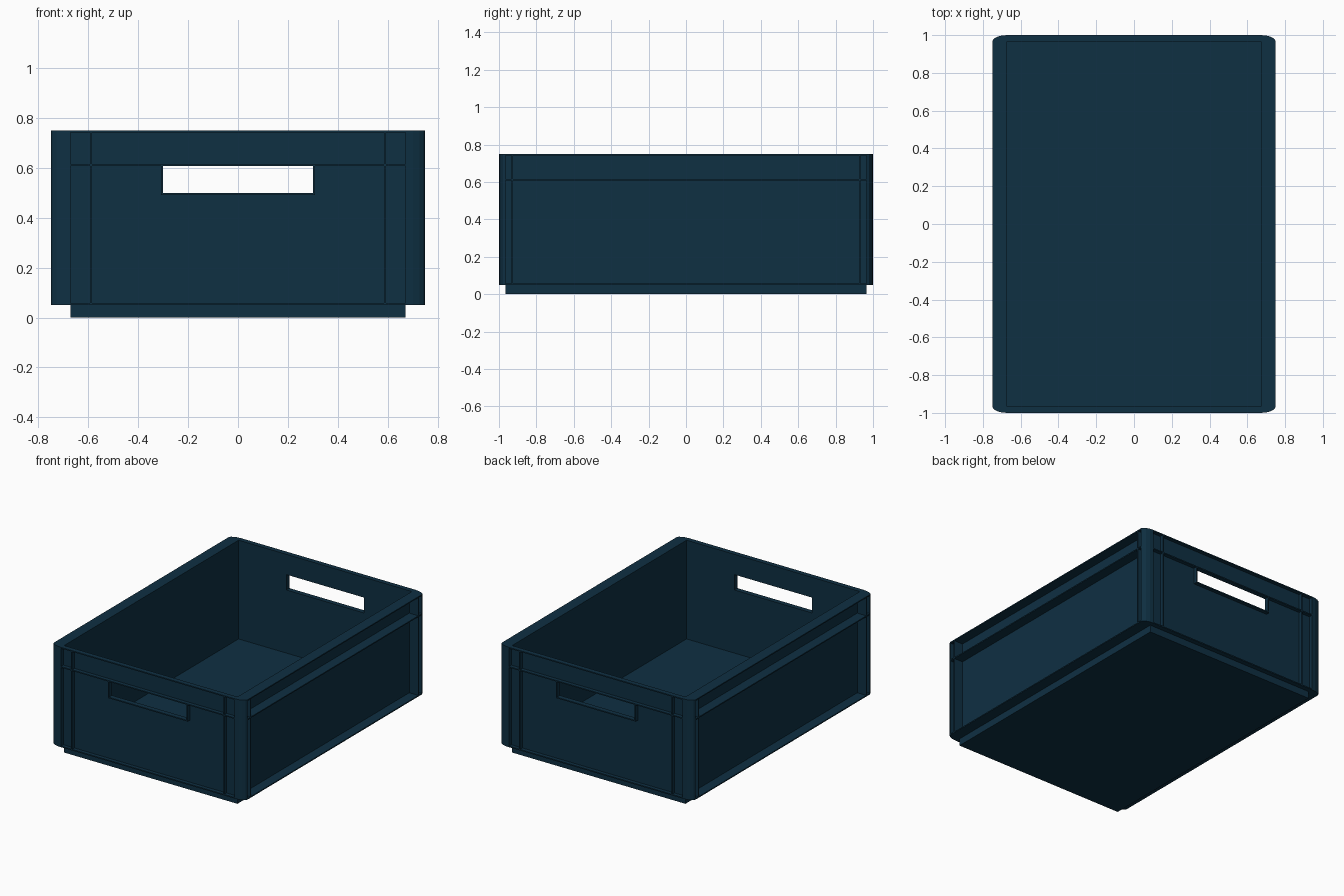
import bpy, bmesh, math

if "Cube" in bpy.data.objects:
    bpy.data.objects.remove(bpy.data.objects["Cube"])

HX, HY, TOP = 0.75, 1.0, 0.75        # outer half sizes and height
IX, IY = 0.672, 0.966                # inner cavity half sizes
T = 0.008                            # plate thickness
Z0, ZL = 0.05, 0.608                 # underside of lower flange and middle ledge

blue = bpy.data.materials.new("dark_blue_plastic")
blue.diffuse_color = (0.0045, 0.029, 0.055, 1)
blue.use_nodes = True
blue.node_tree.nodes["Principled BSDF"].inputs["Base Color"].default_value = blue.diffuse_color


def finish(name, bm):
    bmesh.ops.recalc_face_normals(bm, faces=bm.faces)
    me = bpy.data.meshes.new(name)
    bm.to_mesh(me)
    bm.free()
    me.materials.append(blue)
    ob = bpy.data.objects.new(name, me)
    bpy.context.collection.objects.link(ob)
    return ob


def boxes(name, items):
    """One object from (x0, x1, y0, y1, z0, z1) boxes."""
    bm = bmesh.new()
    for x0, x1, y0, y1, z0, z1 in items:
        vs = bmesh.ops.create_cube(bm, size=1)["verts"]
        for v in vs:
            v.co.x = x0 if v.co.x < 0 else x1
            v.co.y = y0 if v.co.y < 0 else y1
            v.co.z = z0 if v.co.z < 0 else z1
    return finish(name, bm)


def mirrored(items, x=True, y=True):
    """Repeat boxes on the opposite sides."""
    out = list(items)
    if x:
        out += [(-b, -a, c, d, e, f) for a, b, c, d, e, f in out]
    if y:
        out += [(a, b, -d, -c, e, f) for a, b, c, d, e, f in out]
    return out


def corner_arc(sx, sy, n=4):
    """Rounded outer corner, from the long side round to the short end."""
    return [(sx * (IX + (HX - IX) * math.cos(i * math.pi / 2 / n)),
             sy * (IY + (HY - IY) * math.sin(i * math.pi / 2 / n))) for i in range(n + 1)]


def prism(bm, pts, z0, z1):
    f = bm.faces.new([bm.verts.new((x, y, z0)) for x, y in pts])
    g = bmesh.ops.extrude_face_region(bm, geom=[f])["geom"]
    for v in g:
        if isinstance(v, bmesh.types.BMVert):
            v.co.z = z1


CORNERS = [(1, 1), (-1, 1), (-1, -1), (1, -1)]

# Floor and stacking foot
boxes("base", [(-IX, IX, -IY, IY, 0, Z0 + T)])

# Long side walls
boxes("side_walls", mirrored([(IX, IX + T, -IY, IY, Z0, TOP)], y=False))

# End walls with an open hand hole
W, H0, H1 = 0.301, 0.5, ZL
boxes("end_walls", mirrored([
    (-IX, IX, IY, IY + T, Z0, H0), (-IX, IX, IY, IY + T, H1, TOP),
    (-IX, -W, IY, IY + T, H0, H1), (W, IX, IY, IY + T, H0, H1)], x=False))

# Frames around the hand holes
boxes("handle_frames", mirrored([
    (-W - T, -W, IY, HY, H0 - T, H1), (W, W + T, IY, HY, H0 - T, H1),
    (-W, W, IY, HY, H0 - T, H0)], x=False))

# Flanges: bottom, middle ledge and top rim
for name, z in (("bottom_flange", Z0), ("middle_ledge", ZL), ("top_rim", TOP - T)):
    bm = bmesh.new()
    for sx, sy in CORNERS:
        prism(bm, [(sx * IX, sy * IY)] + corner_arc(sx, sy), z, z + T)
    for s in (1, -1):
        prism(bm, [(s * IX, -IY), (s * HX, -IY), (s * HX, IY), (s * IX, IY)], z, z + T)
        prism(bm, [(-IX, s * IY), (-IX, s * HY), (IX, s * HY), (IX, s * IY)], z, z + T)
    finish(name, bm)

# Rounded corner posts
bm = bmesh.new()
for sx, sy in CORNERS:
    prism(bm, [(sx * IX, sy * IY)] + corner_arc(sx, sy), Z0 + T, TOP - T)
finish("corner_posts", bm)

# Thin upright ribs beside the posts
boxes("end_ribs", mirrored([(0.586, 0.586 + T, IY, HY, Z0 + T, TOP - T)]))
boxes("side_ribs", mirrored([(IX, HX, 0.926, 0.926 + T, Z0 + T, TOP - T)]))
